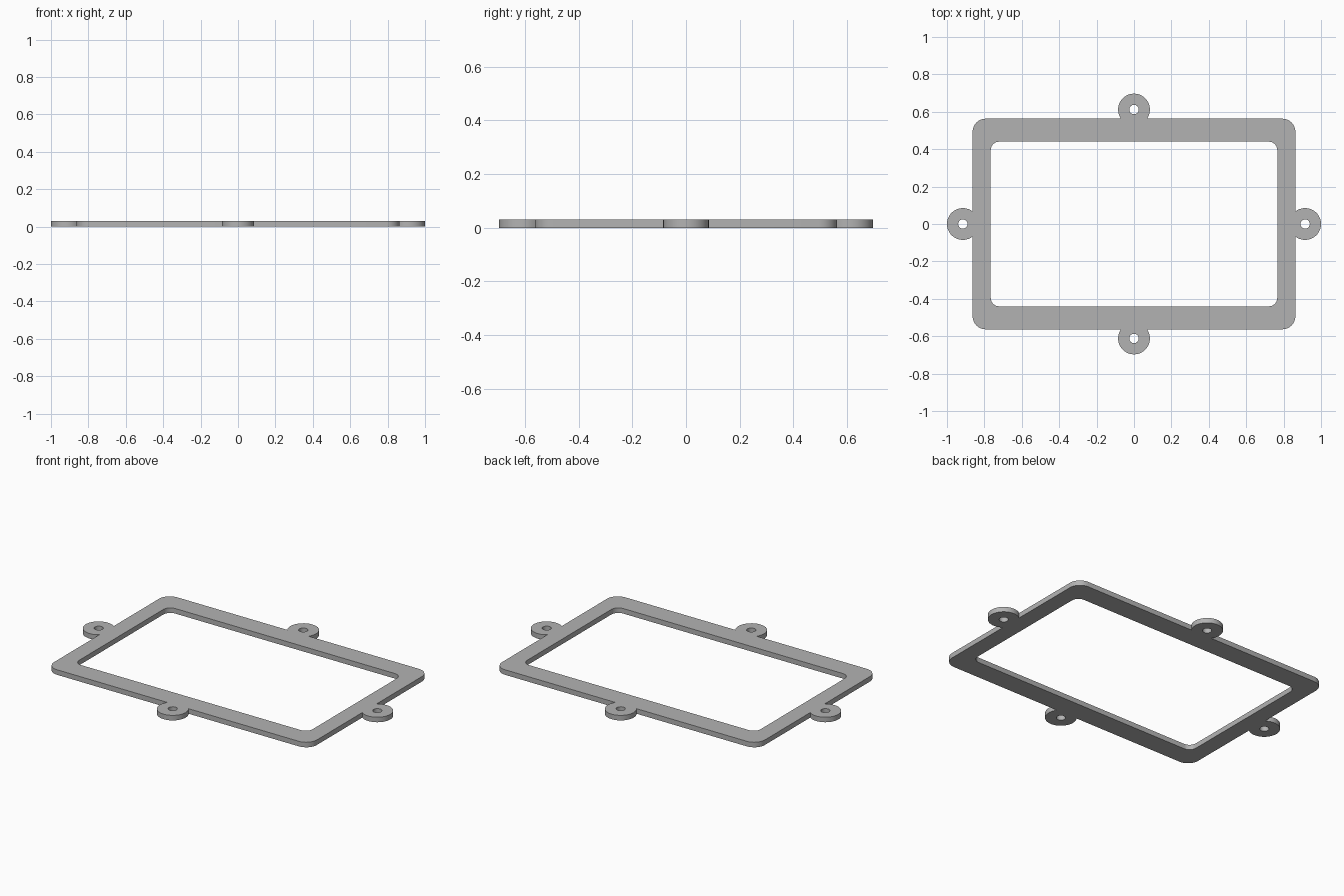
import bpy
import bmesh
from math import acos, cos, sin, pi

if "Cube" in bpy.data.objects:
    bpy.data.objects.remove(bpy.data.objects["Cube"], do_unlink=True)

THICK = 0.03
OUT_X, OUT_Y, OUT_R = 0.863, 0.563, 0.07      # outer edge of the frame
IN_X, IN_Y, IN_R = 0.766, 0.44, 0.045         # window opening
TAB_R, HOLE_R = 0.085, 0.025
TAB_X, TAB_Y = 1 - TAB_R, 0.697 - TAB_R       # ear centres


def arc(cx, cy, r, start, end, steps):
    return [(cx + r * cos(start + (end - start) * i / steps),
             cy + r * sin(start + (end - start) * i / steps)) for i in range(steps + 1)]


def rounded_loop(hx, hy, r, tabs=False):
    """Counter-clockwise rounded rectangle, optionally with a round ear on each side."""
    pts = []
    for k in range(4):
        turn = k * pi / 2
        # corner just before side k
        sx, sy = [(1, -1), (1, 1), (-1, 1), (-1, -1)][k]
        pts += arc(sx * (hx - r), sy * (hy - r), r, turn - pi / 2, turn, 8)
        if tabs:
            reach, edge = (TAB_X, hx) if k % 2 == 0 else (TAB_Y, hy)
            sweep = pi - acos((reach - edge) / TAB_R)
            pts += arc(reach * cos(turn), reach * sin(turn), TAB_R,
                       turn - sweep, turn + sweep, 32)
    return pts


# Flat outline with the window and the screw holes, extruded to a plate
curve = bpy.data.curves.new("mounting_frame", "CURVE")
curve.dimensions = "2D"
curve.fill_mode = "BOTH"
curve.extrude = THICK / 2
loops = [rounded_loop(OUT_X, OUT_Y, OUT_R, True), rounded_loop(IN_X, IN_Y, IN_R)]
for x, y in [(TAB_X, 0), (-TAB_X, 0), (0, TAB_Y), (0, -TAB_Y)]:
    loops.append(arc(x, y, HOLE_R, 0, 2 * pi, 24)[:-1])
for pts in loops:
    spline = curve.splines.new("POLY")
    spline.points.add(len(pts) - 1)
    for p, (x, y) in zip(spline.points, pts):
        p.co = (x, y, 0, 1)
    spline.use_cyclic_u = True

frame = bpy.data.objects.new("mounting_frame", curve)
bpy.context.collection.objects.link(frame)
bpy.ops.object.select_all(action="DESELECT")
frame.select_set(True)
bpy.context.view_layer.objects.active = frame
bpy.ops.object.convert(target="MESH")
frame = bpy.context.object

# Weld caps to walls and rest the plate on the ground
bm = bmesh.new()
bm.from_mesh(frame.data)
bmesh.ops.remove_doubles(bm, verts=bm.verts, dist=0.0001)
bmesh.ops.translate(bm, verts=bm.verts, vec=(0, 0, THICK / 2))
bmesh.ops.recalc_face_normals(bm, faces=bm.faces)
bm.to_mesh(frame.data)
bm.free()

# Plain grey
grey = bpy.data.materials.new("plain_grey")
grey.use_nodes = True
color = (0.45, 0.45, 0.45, 1)
grey.diffuse_color = color
grey.node_tree.nodes["Principled BSDF"].inputs["Base Color"].default_value = color
frame.data.materials.clear()
frame.data.materials.append(grey)

bpy.ops.object.shade_smooth_by_angle()
